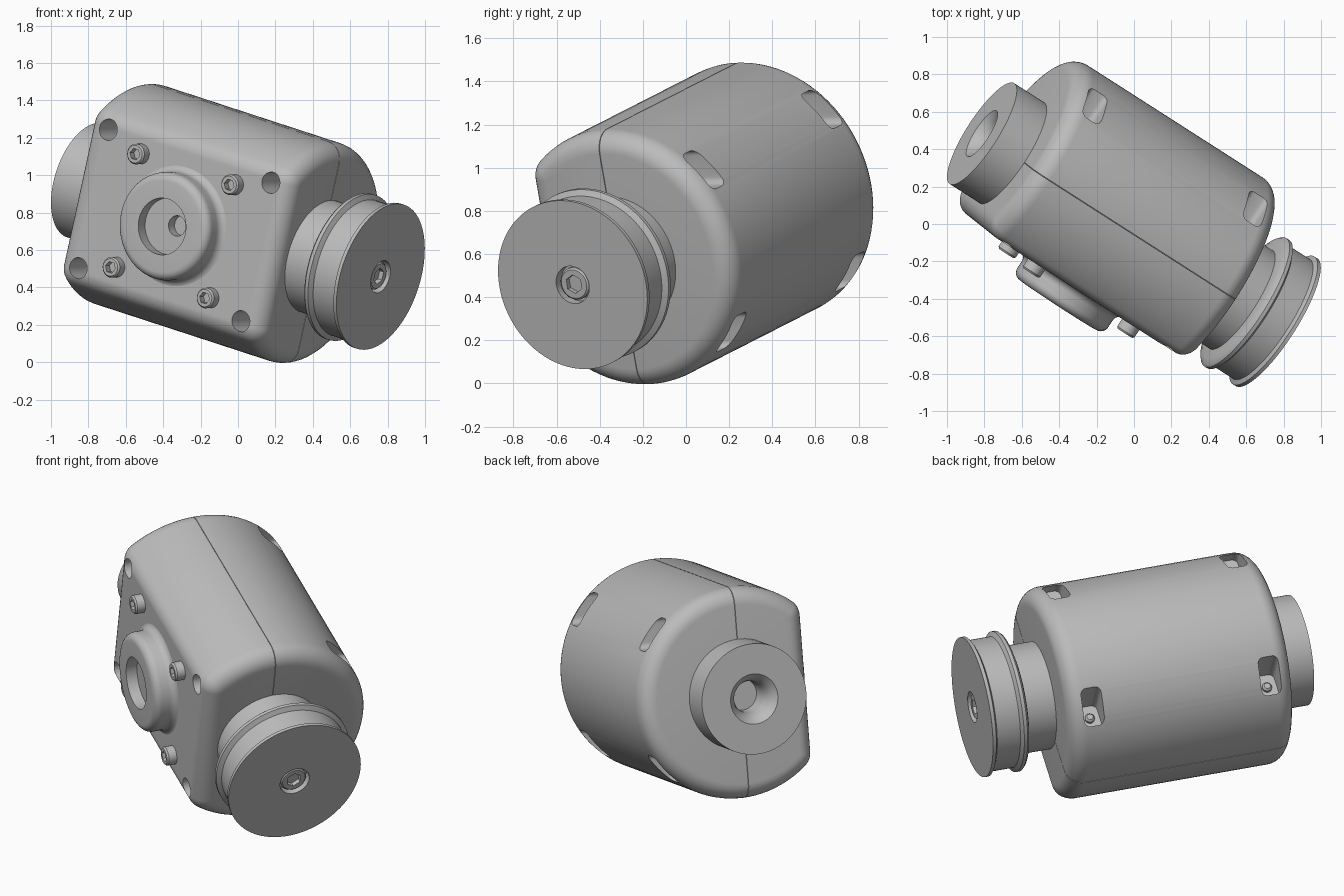
import bpy, bmesh, math
from mathutils import Matrix, Vector

if "Cube" in bpy.data.objects:
    bpy.data.objects.remove(bpy.data.objects["Cube"], do_unlink=True)

# Tilted frame of the whole assembly: X along the shaft, Y to the back, Z up
AX = Vector((0.812, -0.52, -0.265)).normalized()
UP = Vector((0.208, -0.165, 0.964))
UP = (UP - AX * UP.dot(AX)).normalized()
BACK = UP.cross(AX)
FRAME = Matrix.Translation((-0.105, 0.03, 0.74)) @ Matrix((AX, BACK, UP)).transposed().to_4x4()
ALONG_SHAFT = Matrix.Rotation(math.pi / 2, 4, "Y")
TO_FRONT = Matrix.Rotation(math.pi / 2, 4, "X")

grey = bpy.data.materials.new("plain_grey")
grey.use_nodes = True
grey.diffuse_color = (0.5, 0.5, 0.5, 1)
grey.node_tree.nodes["Principled BSDF"].inputs["Base Color"].default_value = (0.5, 0.5, 0.5, 1)

RADIUS, LEFT, RIGHT, FLAT = 0.612, -0.675, 0.662, 0.42
CORNER, FILLET = 0.105, 0.095
CORNERS = [(x, z) for x in (-1, 1) for z in (-1, 1)]


def finish(name, bm):
    """Turn a bmesh into an object placed in the assembly frame."""
    bmesh.ops.recalc_face_normals(bm, faces=bm.faces)
    mesh = bpy.data.meshes.new(name)
    bm.to_mesh(mesh)
    bm.free()
    mesh.materials.append(grey)
    ob = bpy.data.objects.new(name, mesh)
    bpy.context.collection.objects.link(ob)
    ob.matrix_world = FRAME
    return ob


def lathe(bm, profile, matrix, sides=64):
    """Revolve (radius, height) points that begin and end on the axis."""
    rings = []
    for r, h in profile:
        count = 1 if r == 0 else sides
        rings.append([bm.verts.new(matrix @ Vector((r * math.cos(math.tau * i / sides),
                                                    r * math.sin(math.tau * i / sides), h)))
                      for i in range(count)])
    for p, q in zip(rings, rings[1:]):
        for i in range(sides):
            j = (i + 1) % sides
            loop = [p[i % len(p)], p[j % len(p)], q[j % len(q)], q[i % len(q)]]
            bm.faces.new(list(dict.fromkeys(loop)))


def rod(bm, r, low, high, matrix, sides=32):
    lathe(bm, [(0, low), (r, low), (r, high), (0, high)], matrix, sides)


def cut(ob, cutter):
    """Subtract the cutter from the object and throw the cutter away."""
    cutter.hide_render = True
    mod = ob.modifiers.new("cut", "BOOLEAN")
    mod.operation, mod.solver, mod.object = "DIFFERENCE", "EXACT", cutter
    bpy.context.view_layer.update()
    bpy.context.view_layer.objects.active = ob
    bpy.ops.object.modifier_apply(modifier=mod.name)
    bpy.data.objects.remove(cutter, do_unlink=True)


def section(inset):
    """Round outline with a flat front and rounded corners, as (y, z)."""
    cy = CORNER - FLAT
    cz = math.sqrt((RADIUS - CORNER) ** 2 - cy ** 2)
    turn = math.atan2(cz, cy)
    big, small, n, m = RADIUS - inset, CORNER - inset, 72, 8
    pts = [(big * math.cos(t), big * math.sin(t))
           for t in (turn * (2 * i / n - 1) for i in range(n + 1))]
    top = [(cy + small * math.cos(t), cz + small * math.sin(t))
           for t in (turn + (math.pi - turn) * i / m for i in range(1, m + 1))]
    return pts + top + [(y, -z) for y, z in reversed(top)]


def housing():
    """Full housing with rounded ends."""
    steps = [math.pi / 2 * i / 8 for i in range(9)]
    ends = [(FILLET * (1 - math.sin(t)), FILLET * (1 - math.cos(t))) for t in steps]
    spans = [(o, LEFT + x) for o, x in ends] + [(o, RIGHT - x) for o, x in reversed(ends)]
    bm = bmesh.new()
    rings = [[bm.verts.new((x, y, z)) for y, z in section(o)] for o, x in spans]
    for p, q in zip(rings, rings[1:]):
        for i in range(len(p)):
            bm.faces.new((p[i - 1], p[i], q[i], q[i - 1]))
    bm.faces.new(rings[0])
    bm.faces.new(rings[-1])
    return bm


# Housing halves, parted by a hairline gap on the middle plane
covers = []
for name, side in (("front_cover", 1), ("rear_cover", -1)):
    bm = housing()
    geom = bm.verts[:] + bm.edges[:] + bm.faces[:]
    res = bmesh.ops.bisect_plane(bm, geom=geom, plane_co=(0, -side * 0.0015, 0),
                                 plane_no=(0, side, 0), clear_outer=True)
    rim = [e for e in res["geom_cut"] if isinstance(e, bmesh.types.BMEdge)]
    bmesh.ops.holes_fill(bm, edges=rim, sides=0)
    covers.append(finish(name, bm))
front_cover, rear_cover = covers

# Mounting holes in the front face
bm = bmesh.new()
for sx, sz in CORNERS:
    rod(bm, 0.057, 0.2, 0.7, Matrix.Translation((sx * 0.535 - 0.007, 0, sz * 0.384)) @ TO_FRONT)
cut(front_cover, finish("front_hole_cutter", bm))

# Rounded pockets in the back, each with a bolt end standing in it
pockets, bolts = bmesh.new(), bmesh.new()
for sx, sz in CORNERS:
    x, z = sx * 0.528 - 0.01, sz * 0.39
    place = Matrix.Translation((x, 0.57, z)) @ Matrix.Diagonal((0.12, 0.5, 0.17, 1))
    verts = bmesh.ops.create_cube(pockets, size=1, matrix=place)["verts"]
    edges = {e for v in verts for e in v.link_edges
             if abs(e.verts[0].co.y - e.verts[1].co.y) > 0.1}
    bmesh.ops.bevel(pockets, geom=list(edges), offset=0.032, segments=5, profile=0.5,
                    affect="EDGES")
    lathe(bolts, [(0, -0.35), (0.018, -0.347), (0.028, -0.335), (0.028, -0.28), (0, -0.28)],
          Matrix.Translation((x, 0, z)) @ TO_FRONT, 24)
cut(rear_cover, finish("pocket_cutter", pockets))
finish("pocket_bolts", bolts)

# Raised ring on the front face with a shallow bore and an off-centre hole
bm, hole = bmesh.new(), bmesh.new()
arc = [math.pi / 12 * i for i in range(7)]
rim = [(0.245 + 0.045 * math.sin(t), 0.507 + 0.045 * math.cos(t)) for t in arc]
flare = [(0.335 - 0.045 * math.cos(t), 0.463 - 0.045 * math.sin(t)) for t in arc]
lathe(bm, [(0, 0.485), (0.152, 0.485), (0.152, 0.552)] + rim + flare
      + [(0.335, 0.4), (0, 0.4)], TO_FRONT)
rod(hole, 0.055, 0.425, 0.7, Matrix.Translation((0.05, 0, 0.015)) @ TO_FRONT)
cut(finish("front_ring", bm), finish("ring_hole_cutter", hole))

# Socket screws on the front face
bm, hexes = bmesh.new(), bmesh.new()
for sx, sz in CORNERS:
    place = Matrix.Translation((sx * 0.31, 0, sz * 0.314)) @ TO_FRONT
    lathe(bm, [(0, 0.4), (0.055, 0.4), (0.055, 0.468), (0.047, 0.478), (0, 0.478)], place, 32)
    rod(hexes, 0.032, 0.44, 0.6, place, 6)
cut(finish("front_screws", bm), finish("screw_hex_cutter", hexes))

# Flanged belt pulley on the right end
bm = bmesh.new()
lathe(bm, [(0, 0.63), (0.312, 0.63), (0.312, 0.835), (0.365, 0.84), (0.395, 0.85), (0.407, 0.862),
           (0.407, 0.882), (0.38, 0.897), (0.38, 1.035), (0.405, 1.048), (0.405, 1.068),
           (0.09, 1.068), (0.09, 1.02), (0, 1.02)], ALONG_SHAFT, 96)
finish("belt_pulley", bm)

# Socket screw in the pulley
bm, hexes = bmesh.new(), bmesh.new()
lathe(bm, [(0, 1.0), (0.077, 1.0), (0.077, 1.048), (0.069, 1.056), (0, 1.056)], ALONG_SHAFT, 48)
rod(hexes, 0.045, 1.03, 1.2, ALONG_SHAFT, 6)
cut(finish("pulley_screw", bm), finish("pulley_hex_cutter", hexes))

# Plain collar on the left end with a funnelled bore
bm = bmesh.new()
lathe(bm, [(0, -0.63), (0.32, -0.63), (0.32, -0.872), (0.145, -0.872), (0.122, -0.85),
           (0.105, -0.825), (0.094, -0.795), (0.09, -0.765), (0.09, -0.68), (0, -0.68)],
      ALONG_SHAFT, 80)
finish("left_collar", bm)

# Smooth shading with crisp edges
bpy.ops.object.select_all(action="DESELECT")
for ob in bpy.context.scene.objects:
    if ob.type == "MESH":
        ob.select_set(True)
        bpy.context.view_layer.objects.active = ob
bpy.ops.object.shade_smooth_by_angle(angle=math.radians(33))
